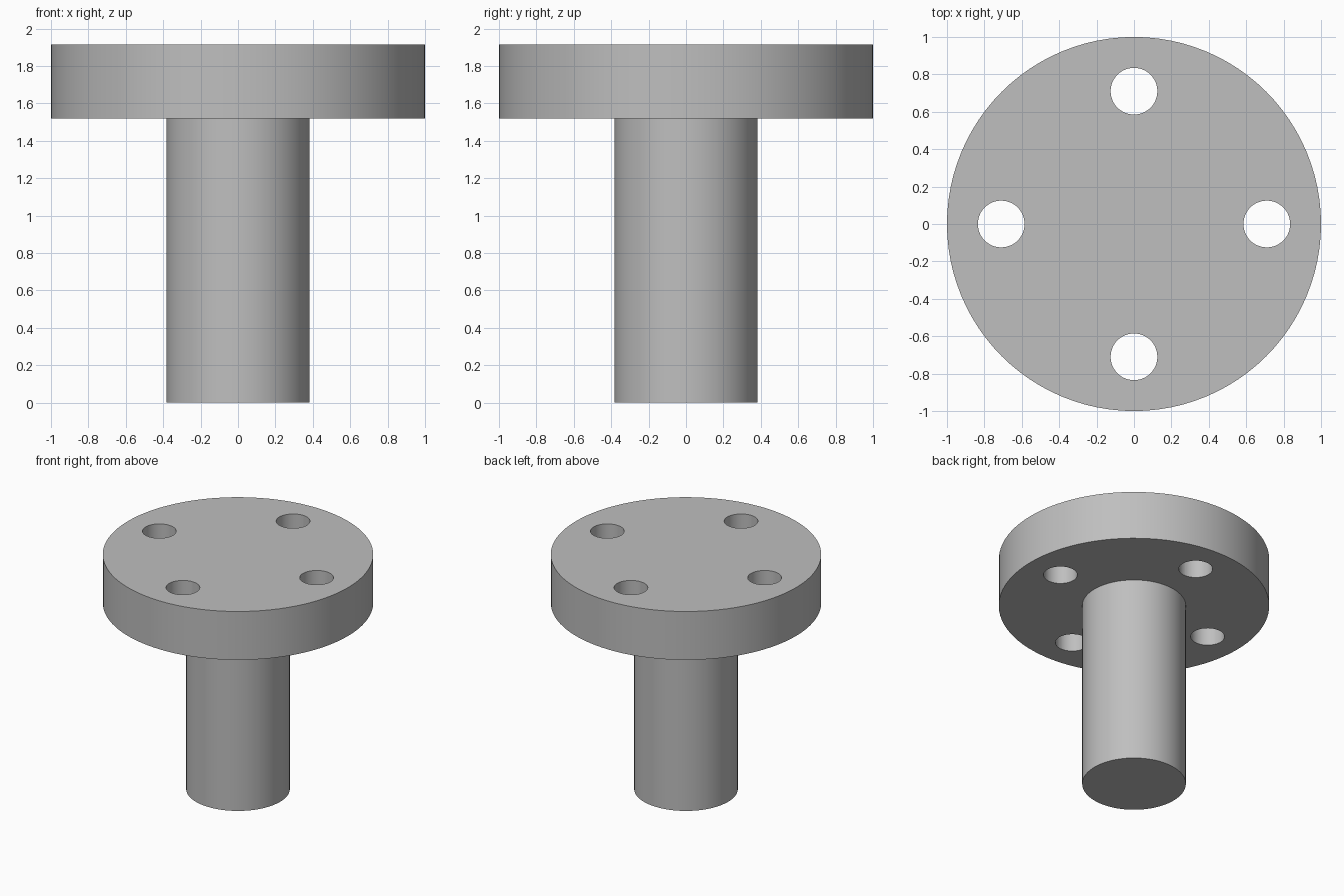
import bpy
import bmesh
from math import radians, cos, sin, pi
from mathutils import Matrix, Vector

cube = bpy.data.objects.get("Cube")
if cube:
    bpy.data.objects.remove(cube, do_unlink=True)

SEGMENTS = 96
FLANGE_RADIUS, SHAFT_RADIUS = 1.0, 0.383
FLANGE_BOTTOM, TOP = 1.52, 1.915
HOLE_RADIUS, HOLE_CIRCLE, HOLE_COUNT = 0.125, 0.71, 4

grey = bpy.data.materials.new("plain grey")
grey.use_nodes = True
colour = (0.52, 0.52, 0.52, 1)
grey.diffuse_color = colour
grey.node_tree.nodes["Principled BSDF"].inputs["Base Color"].default_value = colour


def make_object(name, bm):
    bmesh.ops.recalc_face_normals(bm, faces=bm.faces)
    mesh = bpy.data.meshes.new(name)
    bm.to_mesh(mesh)
    bm.free()
    mesh.materials.append(grey)
    obj = bpy.data.objects.new(name, mesh)
    bpy.context.collection.objects.link(obj)
    return obj


# Shaft and flange turned as one solid from a stepped profile
bm = bmesh.new()
profile = [(0, 0), (SHAFT_RADIUS, 0), (SHAFT_RADIUS, FLANGE_BOTTOM),
           (FLANGE_RADIUS, FLANGE_BOTTOM), (FLANGE_RADIUS, TOP), (0, TOP)]
verts = [bm.verts.new((r, 0, z)) for r, z in profile]
edges = [bm.edges.new(pair) for pair in zip(verts, verts[1:])]
bmesh.ops.spin(bm, geom=verts + edges, cent=(0, 0, 0), axis=(0, 0, 1),
               angle=2 * pi, steps=SEGMENTS)
bmesh.ops.remove_doubles(bm, verts=bm.verts, dist=0.0001)
flanged_shaft = make_object("flanged_shaft", bm)

# Bolt hole cutters spaced evenly round the flange
bm = bmesh.new()
for i in range(HOLE_COUNT):
    angle = i * 2 * pi / HOLE_COUNT
    centre = Vector((HOLE_CIRCLE * cos(angle), HOLE_CIRCLE * sin(angle),
                     (FLANGE_BOTTOM + TOP) / 2))
    bmesh.ops.create_cone(bm, cap_ends=True, segments=SEGMENTS // 2,
                          radius1=HOLE_RADIUS, radius2=HOLE_RADIUS,
                          depth=TOP - FLANGE_BOTTOM + 0.2,
                          matrix=Matrix.Translation(centre))
cutter = make_object("bolt_hole_cutter", bm)

# Cut the holes, then discard the cutter
bpy.ops.object.select_all(action="DESELECT")
flanged_shaft.select_set(True)
bpy.context.view_layer.objects.active = flanged_shaft
holes = flanged_shaft.modifiers.new("bolt holes", "BOOLEAN")
holes.operation = "DIFFERENCE"
holes.solver = "EXACT"
holes.object = cutter
bpy.ops.object.modifier_apply(modifier=holes.name)
bpy.data.objects.remove(cutter, do_unlink=True)

# Smooth round walls with crisp rims
bpy.ops.object.shade_smooth_by_angle(angle=radians(30))
